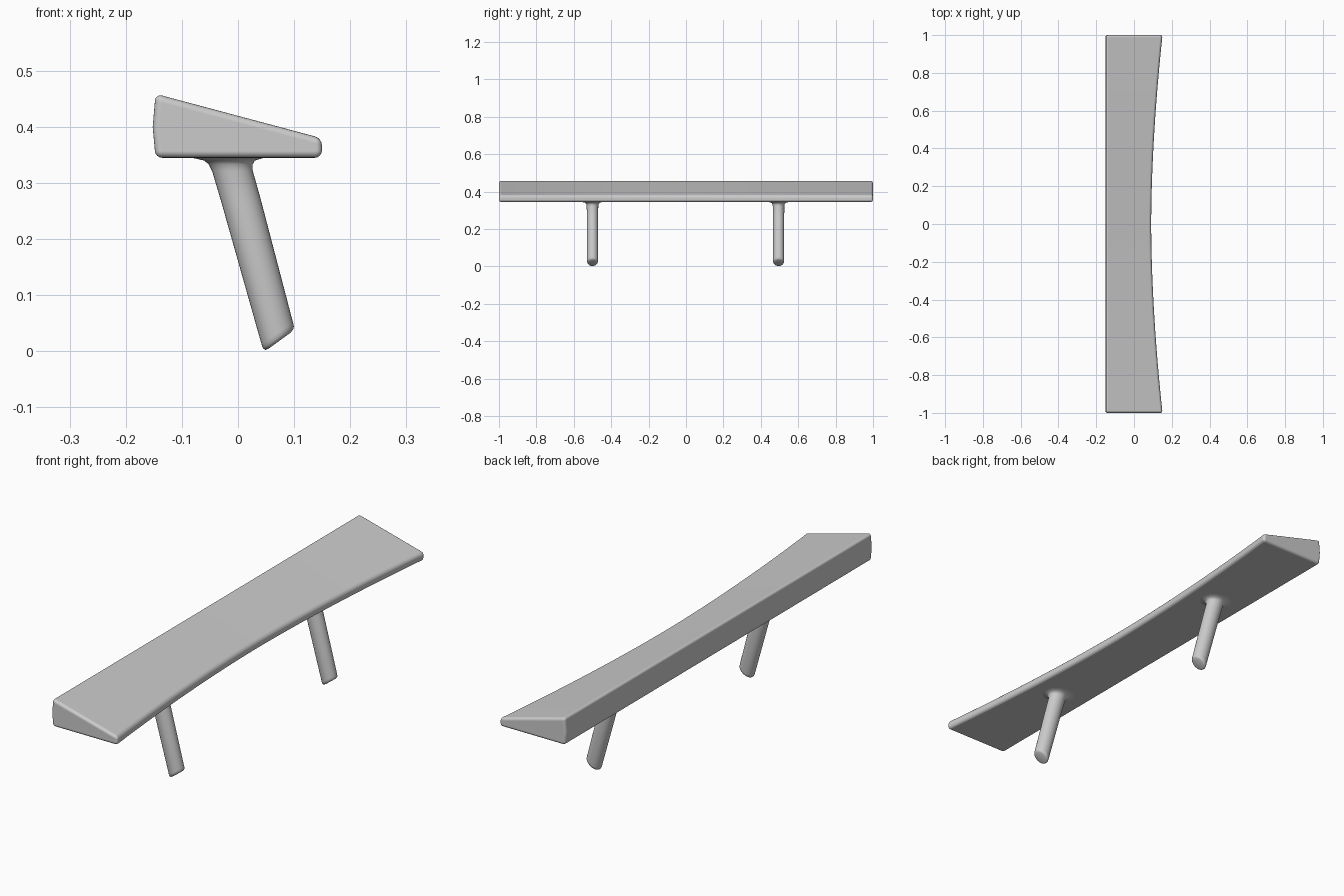
import bpy, bmesh, math

if "Cube" in bpy.data.objects:
    bpy.data.objects.remove(bpy.data.objects["Cube"])


def loft(name, rings, angle):
    """Skin a list of closed rings and cap both ends."""
    bm = bmesh.new()
    loops = [[bm.verts.new(p) for p in ring] for ring in rings]
    n = len(loops[0])
    for a, b in zip(loops, loops[1:]):
        for i in range(n):
            j = (i + 1) % n
            bm.faces.new((a[i], a[j], b[j], b[i]))
    bm.faces.new(loops[0])
    bm.faces.new(loops[-1])
    bmesh.ops.recalc_face_normals(bm, faces=bm.faces[:])
    me = bpy.data.meshes.new(name)
    bm.to_mesh(me)
    bm.free()
    ob = bpy.data.objects.new(name, me)
    bpy.context.collection.objects.link(ob)
    bpy.ops.object.select_all(action='DESELECT')
    bpy.context.view_layer.objects.active = ob
    ob.select_set(True)
    bpy.ops.object.shade_smooth_by_angle(angle=math.radians(angle))
    return ob


# Wedge-shaped top with a concave front edge
sections = []
for i in range(33):
    y = -1 + i / 16
    front = 0.09 + 0.06 * abs(y) ** 1.8
    profile = [(-0.147, 0.345), (front, 0.345), (front + 0.001, 0.363),
               (front, 0.380), (-0.147, 0.459), (-0.152, 0.40)]
    sections.append([(x, y, z) for x, z in profile])
top = loft("bench_top", sections, 30)
bevel = top.modifiers.new("soft_edges", 'BEVEL')
bevel.width = 0.012
bevel.segments = 4
bevel.limit_method = 'ANGLE'
bevel.angle_limit = math.radians(30)
bevel.harden_normals = True

# Slanted round legs: centre x, centre z, half x, half y, half z tilt
LEG = [(-0.018, 0.348, 0.085, 0.075, 0.0),
       (-0.017, 0.344, 0.060, 0.052, 0.0),
       (-0.015, 0.340, 0.045, 0.038, 0.0),
       (-0.013, 0.333, 0.039, 0.033, 0.0),
       (-0.010, 0.322, 0.036, 0.031, 0.001),
       (0.005, 0.270, 0.035, 0.030, 0.003),
       (0.070, 0.032, 0.028, 0.030, 0.0195),
       (0.072, 0.025, 0.0275, 0.029, 0.0195),
       (0.0735, 0.021, 0.025, 0.026, 0.0185),
       (0.074, 0.019, 0.020, 0.021, 0.0145)]


def leg(name, y0):
    rings = []
    for cx, cz, hx, hy, hz in LEG:
        ring = []
        for k in range(32):
            a = math.tau * k / 32
            ring.append((cx + hx * math.cos(a), y0 + hy * math.sin(a),
                         cz + hz * math.cos(a)))
        rings.append(ring)
    return loft(name, rings, 60)


for side, y in (("front", -0.5), ("rear", 0.495)):
    leg(side + "_leg", y)
